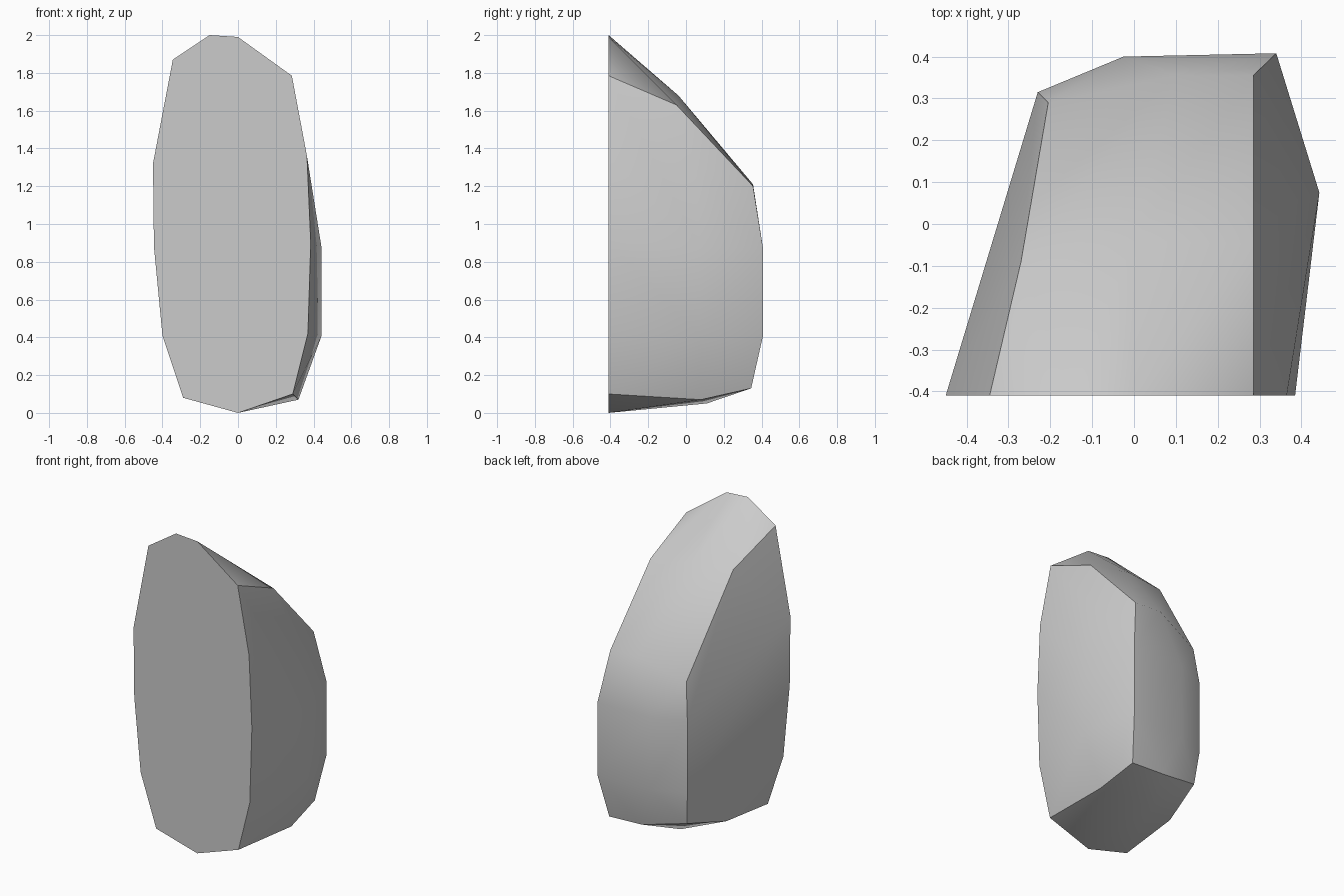
import bpy, bmesh, math

cube = bpy.data.objects.get("Cube")
if cube:
    bpy.data.objects.remove(cube, do_unlink=True)

# Stone colour
stone = bpy.data.materials.new("stone_grey")
stone.use_nodes = True
colour = (0.6, 0.6, 0.6, 1)
stone.diffuse_color = colour
stone.node_tree.nodes["Principled BSDF"].inputs["Base Color"].default_value = colour

# Flat sliced front, as an x, z outline
FRONT_Y = -0.41
front_outline = [
    (-0.15, 2.0), (0, 1.99), (0.285, 1.785), (0.365, 1.36), (0.385, 0.9),
    (0.37, 0.42), (0.29, 0.1), (0, 0.0), (-0.29, 0.08), (-0.4, 0.41),
    (-0.445, 0.88), (-0.45, 1.32), (-0.345, 1.87),
]
points = [(x, FRONT_Y, z) for x, z in front_outline]

# Sloping crown
points += [(0.285, -0.05, 1.63), (0, -0.04, 1.68), (-0.27, -0.09, 1.69),
           (0.285, 0.355, 1.2), (0.1, 0.355, 1.21), (-0.205, 0.29, 1.1)]

# Upright sides and back, as x, y corners repeated at two heights
for z in (0.41, 0.87):
    points += [(x, y, z) for x, y in
               ((0.443, 0.075), (0.34, 0.408), (-0.025, 0.4), (-0.23, 0.315))]
points.append((0.37, 0.05, 1.3))

# Tapered underside
points += [(0.32, 0.08, 0.07), (0.3, 0.345, 0.13), (0.07, 0.345, 0.14),
           (-0.21, 0.29, 0.2), (-0.28, -0.01, 0.12), (-0.04, 0.11, 0.05)]

# Wrap the chiselled surface around the corner points
bm = bmesh.new()
for p in points:
    bm.verts.new(p)
bmesh.ops.convex_hull(bm, input=bm.verts[:])
loose = [v for v in bm.verts if not v.link_faces]
bmesh.ops.delete(bm, geom=loose, context='VERTS')
bmesh.ops.dissolve_limit(bm, angle_limit=math.radians(1),
                         verts=bm.verts[:], edges=bm.edges[:])
bmesh.ops.recalc_face_normals(bm, faces=bm.faces[:])

mesh = bpy.data.meshes.new("rock")
bm.to_mesh(mesh)
bm.free()
mesh.materials.append(stone)
rock = bpy.data.objects.new("rock", mesh)
bpy.context.collection.objects.link(rock)

# Soft facets with crisp main ridges
bpy.ops.object.select_all(action='DESELECT')
rock.select_set(True)
bpy.context.view_layer.objects.active = rock
bpy.ops.object.shade_smooth_by_angle(angle=math.radians(32))
